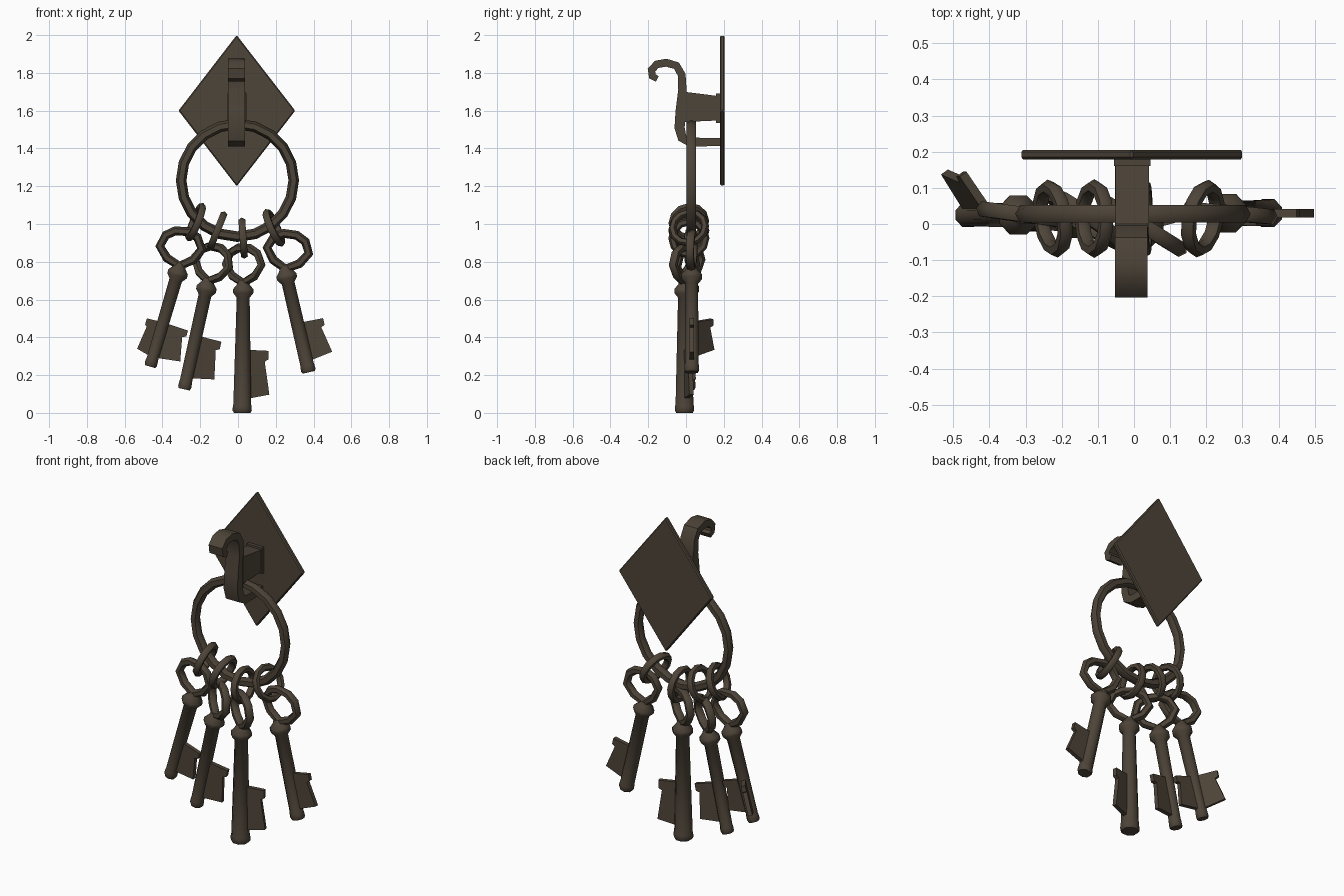
import bpy, bmesh, math
from mathutils import Matrix, Vector

if "Cube" in bpy.data.objects:
    bpy.data.objects.remove(bpy.data.objects["Cube"])

iron = bpy.data.materials.new("dark_iron")
iron.diffuse_color = (0.075, 0.058, 0.040, 1)
iron.use_nodes = True
iron.node_tree.nodes["Principled BSDF"].inputs["Base Color"].default_value = iron.diffuse_color
R = math.radians


def make(name, bm, mat=Matrix(), smooth=40):
    bmesh.ops.transform(bm, matrix=mat, verts=bm.verts)
    bmesh.ops.recalc_face_normals(bm, faces=bm.faces)
    me = bpy.data.meshes.new(name)
    bm.to_mesh(me)
    bm.free()
    ob = bpy.data.objects.new(name, me)
    bpy.context.collection.objects.link(ob)
    me.materials.append(iron)
    bpy.ops.object.select_all(action='DESELECT')
    ob.select_set(True)
    bpy.context.view_layer.objects.active = ob
    bpy.ops.object.shade_smooth_by_angle(angle=R(smooth))
    return ob


def prism(outline, half):
    """Outline in local xz, thickness along y."""
    bm = bmesh.new()
    a, b = ([bm.verts.new((u, s * half, w)) for u, w in outline] for s in (-1, 1))
    n = len(outline)
    bm.faces.new(a)
    bm.faces.new(b[::-1])
    for i in range(n):
        bm.faces.new((a[i], a[(i + 1) % n], b[(i + 1) % n], b[i]))
    return bm


def loop_tube(path, r, sides=6):
    """Closed tube around a path in local xz."""
    bm = bmesh.new()
    n = len(path)
    pts = [Vector((u, 0, w)) for u, w in path]
    rings = []
    for i, p in enumerate(pts):
        t = ((pts[(i + 1) % n] - p).normalized() + (p - pts[i - 1]).normalized()).normalized()
        side = t.cross(Vector((0, 1, 0)))
        rings.append([bm.verts.new(p + side * r * math.cos(k * math.tau / sides)
                                   + Vector((0, r * math.sin(k * math.tau / sides), 0)))
                      for k in range(sides)])
    for i in range(n):
        a, b = rings[i], rings[(i + 1) % n]
        for k in range(sides):
            m = (k + 1) % sides
            bm.faces.new((a[k], a[m], b[m], b[k]))
    return bm


def circle(rad, n):
    return [(rad * math.cos(i * math.tau / n), rad * math.sin(i * math.tau / n)) for i in range(n)]


def lathe(profile, sides=8):
    bm = bmesh.new()
    rings = [[bm.verts.new((r * math.cos((k + .5) * math.tau / sides),
                            r * math.sin((k + .5) * math.tau / sides), z))
              for k in range(sides)] for r, z in profile]
    for a, b in zip(rings, rings[1:]):
        for k in range(sides):
            m = (k + 1) % sides
            bm.faces.new((a[k], a[m], b[m], b[k]))
    bm.faces.new(rings[0])
    bm.faces.new(rings[-1])
    return bm


T = Matrix.Translation

# Diamond wall plate with a slight bevel
bm = prism([(-.315, 1.6), (-.007, 1.2), (.303, 1.6), (-.007, 2.0)], .013)
bmesh.ops.bevel(bm, geom=bm.edges[:], offset=.006, segments=1, affect='EDGES')
make("wall_plate", bm, T((0, .192, 0)), 20)

# Curled hook strip: centre line (y, z, half thickness) swept across x
line = [(-.152, 1.768, .016), (-.178, 1.782, .02), (-.183, 1.815, .021), (-.155, 1.845, .021),
        (-.105, 1.854, .021), (-.05, 1.838, .021), (-.023, 1.79, .021), (-.019, 1.71, .022),
        (-.028, 1.6, .027), (-.034, 1.51, .027), (-.02, 1.455, .025), (.02, 1.434, .023),
        (.185, 1.434, .022)]
left, right = [], []
for i, (y, z, h) in enumerate(line):
    a, b = line[max(i - 1, 0)], line[min(i + 1, len(line) - 1)]
    d = Vector((b[0] - a[0], b[1] - a[1])).normalized()
    left.append((y - d.y * h, z + d.x * h))
    right.append((y + d.y * h, z - d.x * h))
bm = bmesh.new()
X0, X1 = -.052, .038
rows = [[bm.verts.new((x, *p)) for x, p in ((X0, l), (X1, l), (X1, r), (X0, r))]
        for l, r in zip(left, right)]
for a, b in zip(rows, rows[1:]):
    for k in range(4):
        m = (k + 1) % 4
        bm.faces.new((a[k], a[m], b[m], b[k]))
bm.faces.new(rows[0])
bm.faces.new(rows[-1])
make("hook", bm)

# Mounting block and flange behind the hook (profile in yz)
turn = T((-.005, 0, 0)) @ Matrix.Rotation(R(90), 4, 'Z')
make("hook_block", prism([(-.01, 1.54), (.165, 1.548), (.165, 1.678), (-.01, 1.7)], .046), turn, 20)
make("block_flange", prism([(.16, 1.535), (.182, 1.535), (.182, 1.69), (.16, 1.69)], .051), turn, 20)

# Large key ring
make("large_ring", loop_tube(circle(.298, 20), .028), T((-.003, .028, 1.231)), 60)

# Small links: x, z, tilt, yaw
links = [(-.225, 1.01, 22, 8), (-.11, .965, 22, 0), (.027, .925, -4, 0), (.19, .98, -25, -10)]
for i, (x, z, tilt, yaw) in enumerate(links):
    m = (T((x, .015, z)) @ Matrix.Rotation(R(tilt), 4, 'Y')
         @ Matrix.Rotation(R(90 + yaw), 4, 'Z'))
    make(f"link_{i + 1}", loop_tube(circle(.088, 12), .021), m, 60)

# Keys
half_bow = [(.07, .045), (.112, .105), (.085, .165), (.035, .192)]
bow = [(0, .008)] + half_bow + [(-u, w) for u, w in reversed(half_bow)]
bit = [(.01, .07), (.145, .095), (.118, .265), (.138, .275), (.138, .32), (.01, .325)]


def key(n, p, q, y, foot, bits, bow_tilt, bow_yaw, bit_scale):
    """p, q: shaft foot and collar in xz; bits: yaw angles of the bit plates."""
    d = Vector((q[0] - p[0], q[1] - p[1]))
    L = d.length
    m = T((p[0], y, p[1])) @ Matrix.Rotation(math.atan2(d.x, d.y), 4, 'Y')
    prof = [(foot * .85, 0), (foot, .012), (foot * .98, .035), (foot * .93, .045),
            (.037, L - .07), (.058, L - .045), (.058, L - .025), (.036, L), (.026, L + .02)]
    make(f"key_{n}_shaft", lathe(prof), m, 45)
    for j, a in enumerate(bits):
        o = [(u, w * bit_scale) for u, w in bit]
        make(f"key_{n}_bit_{j + 1}", prism(o, .012), m @ Matrix.Rotation(R(a), 4, 'Z'), 20)
    mb = (T((q[0], y, q[1])) @ Matrix.Rotation(R(bow_tilt), 4, 'Y')
          @ Matrix.Rotation(R(bow_yaw), 4, 'Z'))
    make(f"key_{n}_bow", loop_tube(bow, .024), mb, 60)


key(1, (-.465, .245), (-.31, .77), .025, .036, [125, 0], 4, -8, .75)
key(2, (-.285, .125), (-.16, .69), .015, .038, [10], 13, -35, .9)
key(3, (.022, 0), (.028, .68), -.008, .055, [15], 1, -32, 1.03)
key(4, (.375, .215), (.25, .755), .03, .042, [0], 8, -5, .82)
